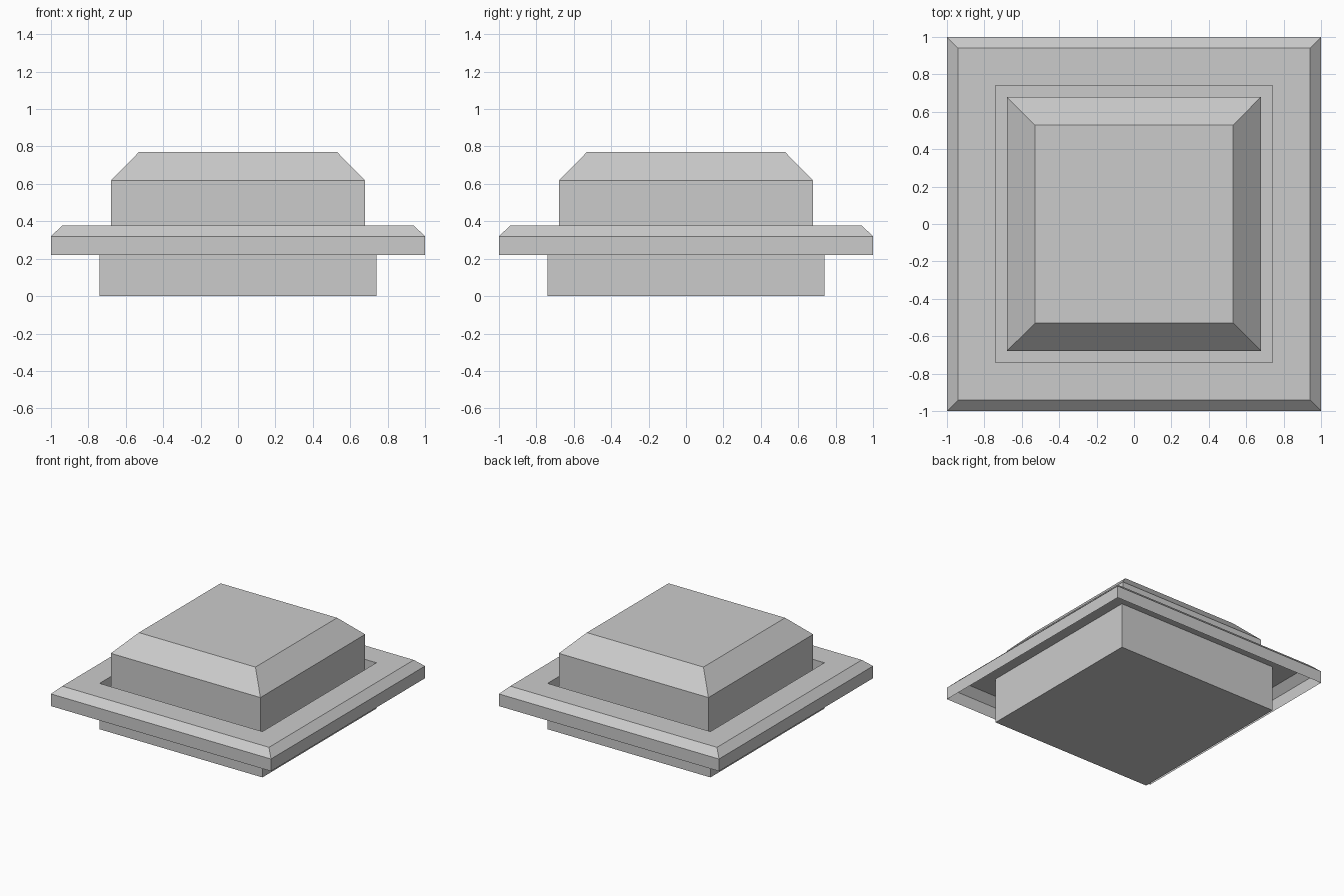
import bpy, bmesh

if "Cube" in bpy.data.objects:
    bpy.data.objects.remove(bpy.data.objects["Cube"])


def square_loft(name, profile, cap_start=False, cap_end=False):
    """Sweep a (half width, height) profile around a square."""
    bm = bmesh.new()
    rings = [[bm.verts.new((sx * r, sy * r, z))
              for sx, sy in ((-1, -1), (1, -1), (1, 1), (-1, 1))]
             for r, z in profile]
    for a, b in zip(rings, rings[1:]):
        for i in range(4):
            j = (i + 1) % 4
            bm.faces.new((a[i], a[j], b[j], b[i]))
    if cap_start:
        bm.faces.new(rings[0][::-1])
    if cap_end:
        bm.faces.new(rings[-1])
    mesh = bpy.data.meshes.new(name)
    bm.to_mesh(mesh)
    bm.free()
    obj = bpy.data.objects.new(name, mesh)
    bpy.context.collection.objects.link(obj)
    return obj


# Thin bezel shell, open underneath, with a bevelled rim and square opening
square_loft("bezel", [(1, 0.22), (1, 0.32), (0.94, 0.377), (0.74, 0.377)])

# Housing tub below the opening
square_loft("housing", [(0.74, 0), (0.74, 0.377)], cap_start=True)

# Push button with a wide chamfer, standing inside the housing
square_loft("button_cap", [(0.68, 0), (0.68, 0.617), (0.53, 0.77)], cap_end=True)
